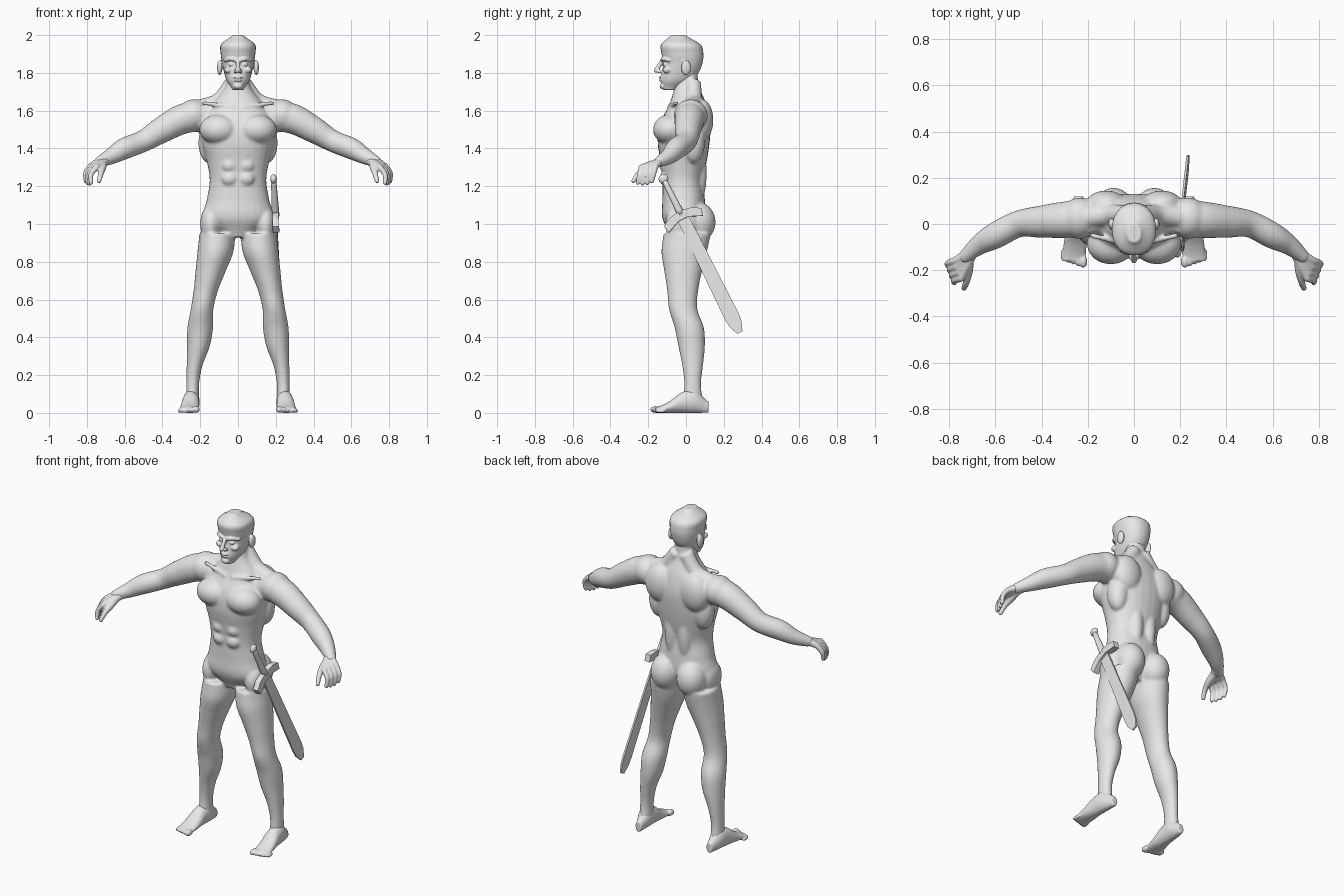
import bpy, bmesh, math
from mathutils import Vector, Matrix

default_cube = bpy.data.objects.get("Cube")
if default_cube:
    bpy.data.objects.remove(default_cube)

grey = bpy.data.materials.new("plain_grey")
grey.use_nodes = True
grey.diffuse_color = (.8, .8, .8, 1)
grey.node_tree.nodes["Principled BSDF"].inputs["Base Color"].default_value = grey.diffuse_color


def along_curve(values, fraction):
    """Smooth value at a fraction of the way through evenly spaced keys."""
    last = len(values) - 1
    index = min(int(fraction * last), last - 1)
    t = fraction * last - index
    before, start, end, after = (values[max(0, min(last, index + step))] for step in range(-1, 3))
    slope_in, slope_out = (end - before) / 2, (after - start) / 2
    ease = t * t * (3 - 2 * t)
    return (start * (1 - ease) + end * ease
            + slope_in * (t * (1 - t) * (1 - t)) - slope_out * (t * t * (1 - t)))


def fractions(values, detail=6):
    count = (len(values) - 1) * detail
    return [step / count for step in range(count + 1)]


def oval(center, side, up, power=2, segments=28):
    def rounded(value):
        return math.copysign(abs(value) ** (2 / power), value)
    angles = [math.tau * step / segments for step in range(segments)]
    return [center + side * rounded(math.cos(a)) + up * rounded(math.sin(a)) for a in angles]


def loft(mesh, rings):
    rings = [[mesh.verts.new(point) for point in ring] for ring in rings]
    for lower, upper in zip(rings, rings[1:]):
        for i in range(len(lower)):
            mesh.faces.new((lower[i - 1], lower[i], upper[i], upper[i - 1]))
    mesh.faces.new(rings[0])
    mesh.faces.new(rings[-1])


def column(mesh, bottom, top, half_width, front, back, center=None, power=2.2):
    """Upright form whose keys are evenly spaced in height."""
    center = center or [0] * len(front)
    rings = []
    for t in fractions(front):
        near, far = along_curve(front, t), along_curve(back, t)
        middle = Vector((along_curve(center, t), (near + far) / 2, bottom + (top - bottom) * t))
        side = Vector((along_curve(half_width, t), 0, 0))
        rings.append(oval(middle, side, Vector((0, (far - near) / 2, 0)), power))
    loft(mesh, rings)


def tube(mesh, path, radii):
    """Round limb through the path, with a ball on its far end."""
    path = [Vector(point) for point in path]
    reference = (path[-1] - path[0]).orthogonal()
    steps = fractions(path)
    points = [along_curve(path, t) for t in steps]
    rings = []
    for i, t in enumerate(steps):
        tangent = points[min(i + 1, len(points) - 1)] - points[max(i - 1, 0)]
        side = tangent.cross(reference).normalized()
        up = side.cross(tangent).normalized()
        radius = along_curve(radii, t)
        rings.append(oval(points[i], side * radius, up * radius))
    loft(mesh, rings)
    blob(mesh, at=path[-1], size=[radii[-1]] * 3)


def blob(mesh, at, size):
    matrix = Matrix.Translation(at) @ Matrix.Diagonal((*size, 1))
    bmesh.ops.create_uvsphere(mesh, u_segments=24, v_segments=16, radius=1, matrix=matrix)


def mirror(mesh):
    copies = bmesh.ops.duplicate(mesh, geom=mesh.verts[:] + mesh.edges[:] + mesh.faces[:])["geom"]
    for element in copies:
        if isinstance(element, bmesh.types.BMVert):
            element.co.x *= -1


def finish(mesh, name, smooth=True):
    bmesh.ops.recalc_face_normals(mesh, faces=mesh.faces[:])
    for face in mesh.faces:
        face.smooth = smooth
    data = bpy.data.meshes.new(name)
    mesh.to_mesh(data)
    mesh.free()
    data.materials.append(grey)
    part = bpy.data.objects.new(name, data)
    bpy.context.collection.objects.link(part)
    return part


def blend(part, voxel, steps):
    """Fuse overlapping forms into one soft skin."""
    remesh = part.modifiers.new("fuse", "REMESH")
    remesh.mode, remesh.voxel_size, remesh.use_smooth_shade = "VOXEL", voxel, True
    soften = part.modifiers.new("soften", "SMOOTH")
    soften.factor, soften.iterations = .5, steps


# Body: limbs and muscles of one side, mirrored, then the trunk
body = bmesh.new()
column(body, bottom=.05, top=.95, power=2,
       center=[.24, .24, .23, .21, .2, .19, .17, .145, .12, .11],
       half_width=[.035, .034, .042, .06, .068, .06, .065, .08, .095, .095],
       front=[-.02, -.01, -.02, -.04, -.06, -.09, -.1, -.115, -.13, -.12],
       back=[.09, .08, .09, .1, .095, .06, .065, .085, .11, .13])
tube(body, path=[(.15, .03, 1.57), (.28, .02, 1.56), (.4, .01, 1.5), (.5, 0, 1.44),
                 (.6, -.05, 1.4), (.67, -.09, 1.36), (.73, -.14, 1.33)],
     radii=[.08, .08, .07, .058, .057, .044, .03])
tube(body, path=[(.03, .04, 1.75), (.1, .04, 1.65), (.2, .03, 1.61)], radii=[.04, .045, .05])
tube(body, path=[(.02, -.09, 1.62), (.18, -.05, 1.64)], radii=[.012, .012])
chest = blob(body, at=(.1, -.085, 1.5), size=(.105, .09, .08))
shoulder = blob(body, at=(.235, .025, 1.575), size=(.085, .09, .085))
for height, reach, width in ((1.55, .085, .09), (1.43, .04, .06)):
    blob(body, at=(.21 - width, reach, height), size=(width, .06, .11))
blob(body, at=(.045, .06, 1.27), size=(.045, .05, .17))
buttock, hip = (.088, .065, 1.01), (.145, -.02, 1)
blob(body, at=buttock, size=(.086, .092, .105))
blob(body, at=hip, size=(.055, .09, .1))
for row in range(3):
    blob(body, at=(.044, -.105, 1.24 + .07 * row), size=(.045, .036, .04))
mirror(body)
column(body, bottom=.93, top=1.83,
       half_width=[.07, .18, .165, .15, .165, .19, .195, .14, .065, .06],
       front=[-.08, -.125, -.125, -.125, -.135, -.15, -.14, -.09, -.06, -.05],
       back=[.05, .1, .1, .09, .11, .125, .13, .11, .07, .06])
blend(finish(body, "body"), voxel=.007, steps=10)

# Feet: arched wedges ending in five shrinking toes
feet = bmesh.new()
half_width = [.02, .04, .045, .05, .05]
half_height = [.03, .06, .055, .03, .015]
sections = []
for t in fractions(half_width):
    rise = along_curve(half_height, t)
    middle = Vector((.24 + .02 * t, .12 - .28 * t, rise))
    sections.append(oval(middle, Vector((along_curve(half_width, t), 0, 0)), Vector((0, 0, rise))))
loft(feet, sections)
for toe in range(5):
    radius = .018 - .002 * toe
    blob(feet, at=(.22 + .022 * toe, -.162 + .007 * toe, radius), size=(radius, .028, radius))
mirror(feet)
blend(finish(feet, "feet"), voxel=.005, steps=4)

# Hands: each finger carries its own strip of the palm
hands = bmesh.new()
wrist = Vector((.715, -.13, 1.335))
for finger in range(4):
    t = finger / 3
    root = wrist + Vector((.01, -.006, 0)) * (1 - finger)
    knuckle = Vector((.778, -.16, 1.308)).lerp(Vector((.75, -.235, 1.3)), t)
    joint = knuckle + Vector((.028, -.01, -.037))
    tip = joint + Vector((0, -.01, -.045 - .03 * t * (1 - t)))
    tube(hands, path=[root, root.lerp(knuckle, .5), knuckle], radii=[.022, .02, .016])
    tube(hands, path=[knuckle, joint, tip], radii=[.016, .0135, .011])
tube(hands, path=[wrist, (.717, -.2, 1.3), (.726, -.25, 1.267), (.736, -.278, 1.228)],
     radii=[.022, .02, .015, .012])
mirror(hands)
blend(finish(hands, "hands"), voxel=.005, steps=3)

# Head: paired features mirrored, then skull, nose, lips and chin
head = bmesh.new()
ear, eye, cheek, nostril = (.097, 0, 1.828), (.035, -.107, 1.845), (.05, -.1, 1.815), (.013, -.14, 1.808)
blob(head, at=ear, size=(.014, .026, .04))
blob(head, at=eye, size=(.017, .015, .011))
blob(head, at=cheek, size=(.024, .024, .018))
blob(head, at=nostril, size=(.01, .015, .01))
tube(head, path=[(.01, -.125, 1.868), (.04, -.12, 1.874), (.07, -.09, 1.866)], radii=[.01, .01, .008])
mirror(head)
column(head, bottom=1.71, top=2,
       half_width=[.03, .06, .075, .085, .092, .09, .03],
       front=[-.12, -.133, -.127, -.12, -.13, -.132, -.08],
       back=[-.05, .03, .07, .088, .092, .076, 0])
tube(head, path=[(0, -.12, 1.87), (0, -.138, 1.845), (0, -.158, 1.813)], radii=[.01, .011, .013])
for height, width in ((1.775, .026), (1.761, .023)):
    blob(head, at=(0, -.128, height), size=(width, .016, .007))
blob(head, at=(0, -.12, 1.73), size=(.026, .02, .017))
blend(finish(head, "head"), voxel=.004, steps=3)

# Sword: local y runs across the blade, local z from guard to tip
guard_center, blade_tip = Vector((.2, -.018, 1.035)), Vector((.235, .285, .425))
length = (blade_tip - guard_center).length
along = (blade_tip - guard_center).normalized()
across = Vector((1, 0, 0)).cross(along).normalized()
frame = Matrix((across.cross(along), across, along)).transposed().to_4x4()
frame.translation = guard_center


def plate(name, half_outline, thickness):
    outline = half_outline + [(-width, height) for width, height in reversed(half_outline)]
    mesh = bmesh.new()
    loft(mesh, [[Vector((side * thickness / 2, *point)) for point in outline] for side in (-1, 1)])
    finish(mesh, name, smooth=False).matrix_world = frame


plate("sword_blade", [(.032, 0), (.04, length - .1), (.035, length - .05), (.015, length)], thickness=.01)
plate("sword_guard", [(.02, -.035), (.07, -.025), (.11, 0), (.1, .04), (.03, .01)], thickness=.034)
grip = bmesh.new()
tube(grip, path=[(0, 0, -.22), (0, 0, -.02)], radii=[.014, .02])
blob(grip, at=(0, 0, -.228), size=(.017, .026, .024))
finish(grip, "sword_grip").matrix_world = frame
